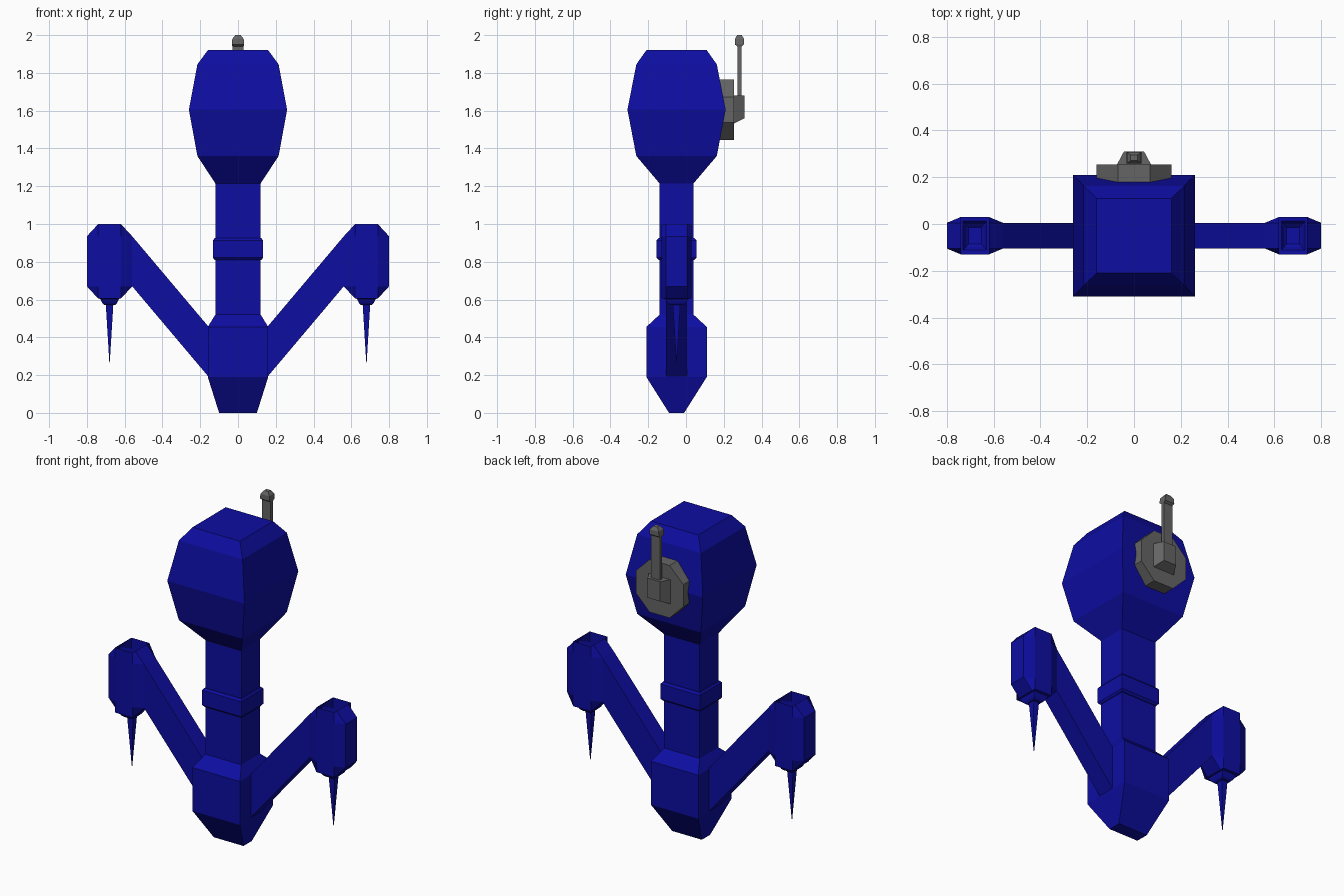
import bpy, bmesh
from mathutils import Vector

if "Cube" in bpy.data.objects:
    bpy.data.objects.remove(bpy.data.objects["Cube"])

CY = -0.05  # depth centre of the body


def material(name, rgb):
    m = bpy.data.materials.new(name)
    m.diffuse_color = (*rgb, 1)
    m.use_nodes = True
    m.node_tree.nodes["Principled BSDF"].inputs["Base Color"].default_value = m.diffuse_color
    return m


BLUE = material("blue", (0.004, 0.004, 0.36))
GREY = material("dark_grey", (0.13, 0.13, 0.13))


def loft(name, rings, mat, start=True, end=True, mirror=False):
    """Skin a list of equal-length point rings, optionally capped and mirrored."""
    bm = bmesh.new()
    vs = [[bm.verts.new(p) for p in r] for r in rings]
    for a, b in zip(vs, vs[1:]):
        for i in range(len(a)):
            j = (i + 1) % len(a)
            bm.faces.new((a[i], a[j], b[j], b[i]))
    if start:
        bm.faces.new(vs[0][::-1])
    if end:
        bm.faces.new(vs[-1])
    bmesh.ops.recalc_face_normals(bm, faces=bm.faces)
    me = bpy.data.meshes.new(name)
    bm.to_mesh(me)
    bm.free()
    ob = bpy.data.objects.new(name, me)
    bpy.context.collection.objects.link(ob)
    me.materials.append(mat)
    if mirror:
        mod = ob.modifiers.new("mirror", 'MIRROR')
        mod.use_mirror_merge = False
    return ob


def rect(z, hx, hy, cx=0, cy=CY):
    return [(cx + sx * hx, cy + sy * hy, z)
            for sx, sy in ((-1, -1), (1, -1), (1, 1), (-1, 1))]


def octagon(z, hx, hy, ix, iy, cx=0, cy=CY):
    pts = [(-hx, -iy), (-ix, -hy), (ix, -hy), (hx, -iy),
           (hx, iy), (ix, hy), (-ix, hy), (-hx, iy)]
    return [(cx + x, cy + y, z) for x, y in pts]


# Lower body, neck and head in one square-section column
column = [(0, .10, .04), (.19, .16, .16), (.455, .16, .16), (.52, .12, .09),
          (1.215, .12, .09), (1.36, .215, .213), (1.605, .26, .26),
          (1.845, .215, .213), (1.92, .16, .16)]
loft("body_and_head", [rect(*r) for r in column], BLUE)

# Collar band round the neck
loft("neck_collar", [rect(*r) for r in ((.81, .124, .095), (.822, .133, .106),
                                        (.913, .133, .106), (.925, .124, .095))], BLUE)

# Slanted arms
HY = .055
arm = [[(x, CY - HY, lo), (x, CY + HY, lo), (x, CY + HY, hi), (x, CY - HY, hi)]
       for x, lo, hi in ((.155, .19, .455), (.56, .67, .935))]
loft("arm", arm, BLUE, False, False, mirror=True)

# Hollow, open-topped hand pods with stepped underside
PX = .68
pod = [(1.0, .06, .08, .06, .055), (.935, .12, .08, .06, .055),
       (.67, .12, .08, .06, .055), (.605, .06, .08, .06, .055),
       (.604, .05, .062, .05, .05), (.58, .038, .048, .038, .036),
       (.57, .028, .036, .028, .028)]
loft("hand_pod", [octagon(*r, cx=PX) for r in pod], BLUE, False, True, mirror=True)

# Needle under each pod
loft("hand_spike", [rect(.575, .02, .02, PX), rect(.265, .001, .001, PX)], BLUE, mirror=True)

# Octagonal back plate
disc = [[(x, y, 1.605 + z) for x, z, _ in octagon(0, .16, .16, .068, .068, cy=0)]
        for y in (.18, .255)]
loft("back_plate", disc, GREY)

# Tapered antenna mount
mount = [[(-hx, y, lo), (hx, y, lo), (hx, y, 1.68), (-hx, y, 1.68)]
         for y, hx, lo in ((.25, .075, 1.53), (.31, .043, 1.56))]
loft("antenna_mount", mount, GREY)

# Antenna rod with a chamfered tip
AY = .283
rod = [(1.67, .03, .011), (1.94, .03, .011), (1.95, .033, .024),
       (1.98, .03, .024), (2.0, .014, .012)]
loft("antenna", [rect(*r, 0, AY) for r in rod], GREY)
